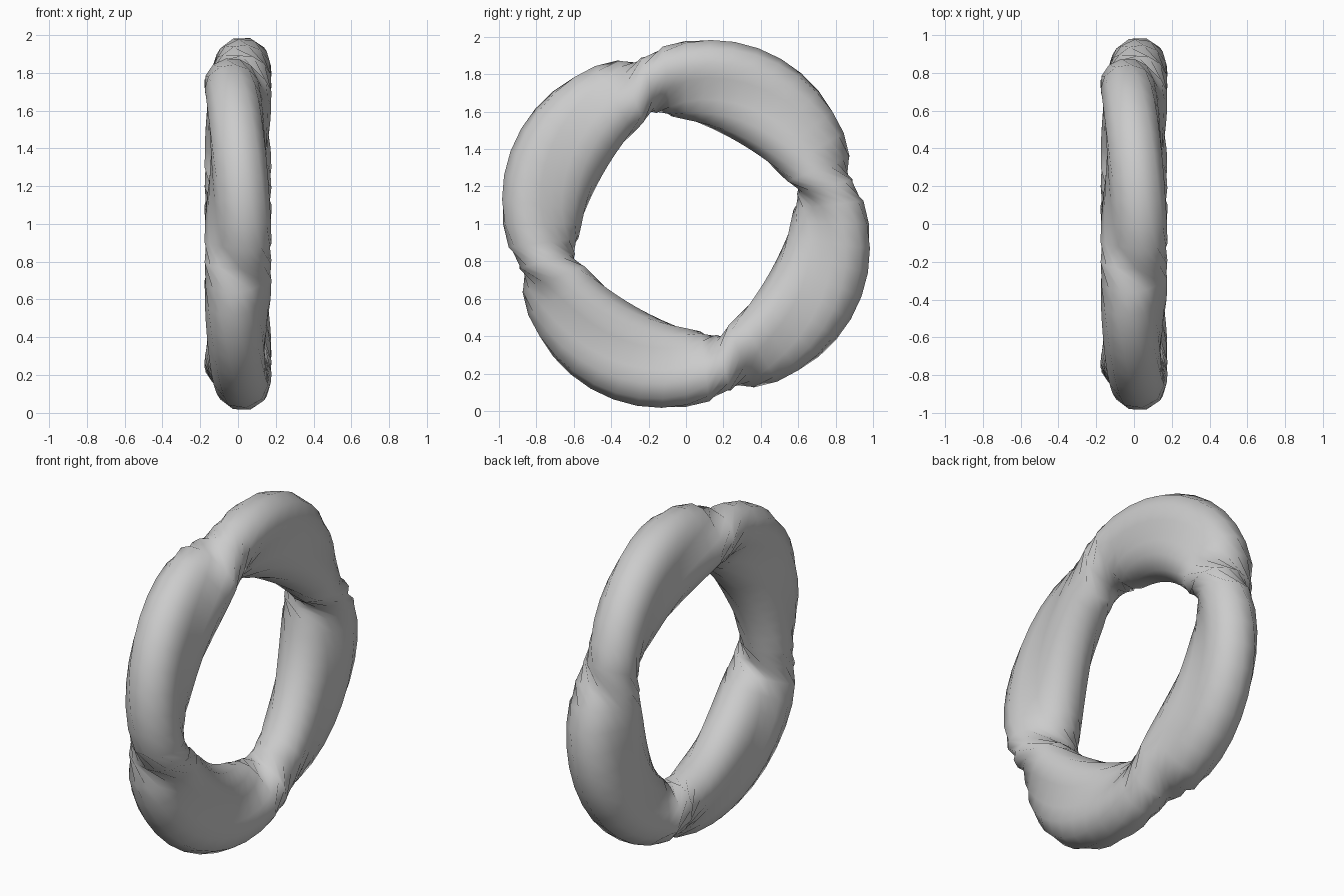
import bpy, bmesh
from math import sin, cos, pi, radians, sqrt, atan2, hypot, copysign

cube = bpy.data.objects.get("Cube")
if cube:
    bpy.data.objects.remove(cube, do_unlink=True)

RING = 0.768                   # radius of the ring's centre line
WIND_R, WIND_X = 0.105, 0.035  # how far each strand winds outward and sideways
TUBE_R, TUBE_X = 0.145, 0.145  # strand thickness, radial and sideways
TURNS, PHASE = 2, radians(58)
SWELL = 0.7                    # below one, the bulges are broad and the notches narrow
FILL = 0.9                     # how far the groove between the strands is filled
STEPS, SIDES = 48, 16

grey = bpy.data.materials.new("plain_grey")
grey.use_nodes = True
colour = (0.6, 0.6, 0.6, 1)
grey.diffuse_color = colour
grey.node_tree.nodes["Principled BSDF"].inputs["Base Color"].default_value = colour


def reach(angle, offset):
    """Distance to the surface of two fused unit circles at +offset and -offset."""
    along, across = abs(cos(angle)), abs(sin(angle))
    twin = offset * along + sqrt(1 - (offset * across) ** 2)
    # Over the waist, blend towards a flat side
    flat = 1 / across if along < offset * across else twin
    return twin + FILL * (flat - twin)


# Twisted ring: two strands fused into one winding section
bm = bmesh.new()
loops = []
for i in range(STEPS):
    a = 2 * pi * i / STEPS
    wind = TURNS * a + PHASE
    swing = copysign(abs(cos(wind)) ** SWELL, cos(wind))
    out, side = WIND_R / TUBE_R * swing, WIND_X / TUBE_X * sin(wind)
    axis, offset = atan2(side, out), hypot(out, side)
    loop = []
    for j in range(SIDES):
        t = 2 * pi * j / SIDES
        r = reach(t, offset)
        radius = RING + TUBE_R * r * cos(axis + t)
        x = TUBE_X * r * sin(axis + t)
        loop.append(bm.verts.new((x, radius * cos(a), 1 + radius * sin(a))))
    loops.append(loop)
for i in range(STEPS):
    here, ahead = loops[i], loops[(i + 1) % STEPS]
    for j in range(SIDES):
        k = (j + 1) % SIDES
        bm.faces.new((here[j], here[k], ahead[k], ahead[j]))
bmesh.ops.recalc_face_normals(bm, faces=bm.faces)
for face in bm.faces:
    face.smooth = True

mesh = bpy.data.meshes.new("twisted_ring")
bm.to_mesh(mesh)
bm.free()
mesh.materials.append(grey)
ring = bpy.data.objects.new("twisted_ring", mesh)
bpy.context.collection.objects.link(ring)
